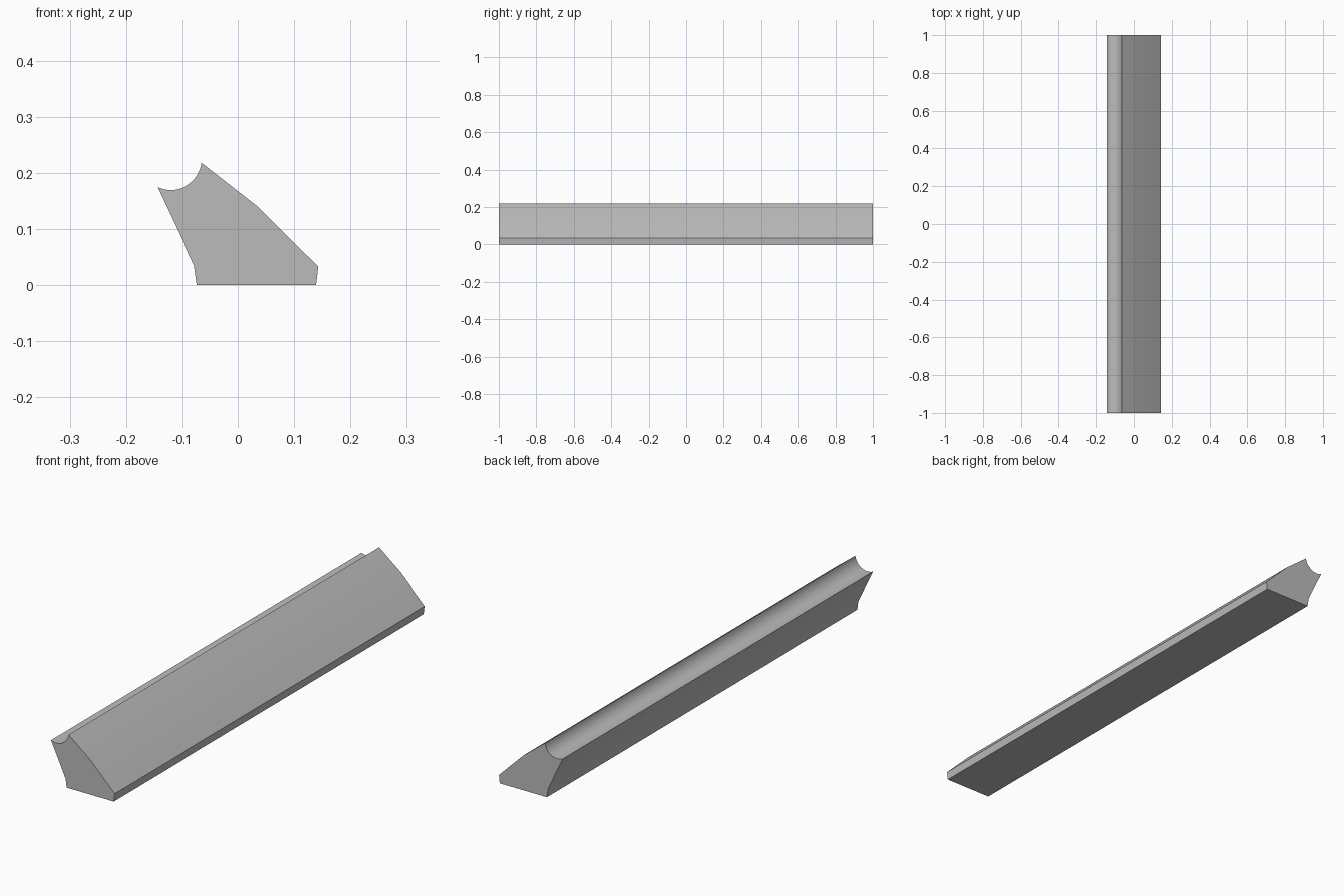
import bpy, bmesh, math

cube = bpy.data.objects.get("Cube")
if cube:
    bpy.data.objects.remove(cube, do_unlink=True)

HALF_LENGTH = 1.0

# Plain grey finish
grey = bpy.data.materials.new("mid_grey")
grey.use_nodes = True
colour = (0.5, 0.5, 0.5, 1)
grey.diffuse_color = colour
grey.node_tree.nodes["Principled BSDF"].inputs["Base Color"].default_value = colour


def arc(cx, cz, radius, start, end, steps):
    """Points along a circular arc, angles in degrees."""
    angles = [math.radians(start + (end - start) * i / steps) for i in range(steps + 1)]
    return [(cx + radius * math.cos(a), cz + radius * math.sin(a)) for a in angles]


# Cross-section: foot and leaning left side, round groove, sloping right side
profile = [(-0.073, 0), (-0.078, 0.035)]
profile += arc(-0.12, 0.2255, 0.056, -115, -7.6, 16)
profile += [(0.033, 0.142), (0.143, 0.033), (0.139, 0)]

# Extrude the section along the length
bm = bmesh.new()
front = bm.faces.new([bm.verts.new((x, -HALF_LENGTH, z)) for x, z in profile])
extruded = bmesh.ops.extrude_face_region(bm, geom=[front], use_keep_orig=True)
back_verts = [g for g in extruded["geom"] if isinstance(g, bmesh.types.BMVert)]
bmesh.ops.translate(bm, verts=back_verts, vec=(0, 2 * HALF_LENGTH, 0))
bmesh.ops.recalc_face_normals(bm, faces=bm.faces)
mesh = bpy.data.meshes.new("grooved_rail")
bm.to_mesh(mesh)
bm.free()
mesh.materials.append(grey)

rail = bpy.data.objects.new("grooved_rail", mesh)
bpy.context.collection.objects.link(rail)

# Smooth the groove and gentle bends, keep the corners sharp
bpy.ops.object.select_all(action="DESELECT")
rail.select_set(True)
bpy.context.view_layer.objects.active = rail
bpy.ops.object.shade_smooth_by_angle(angle=math.radians(30))
